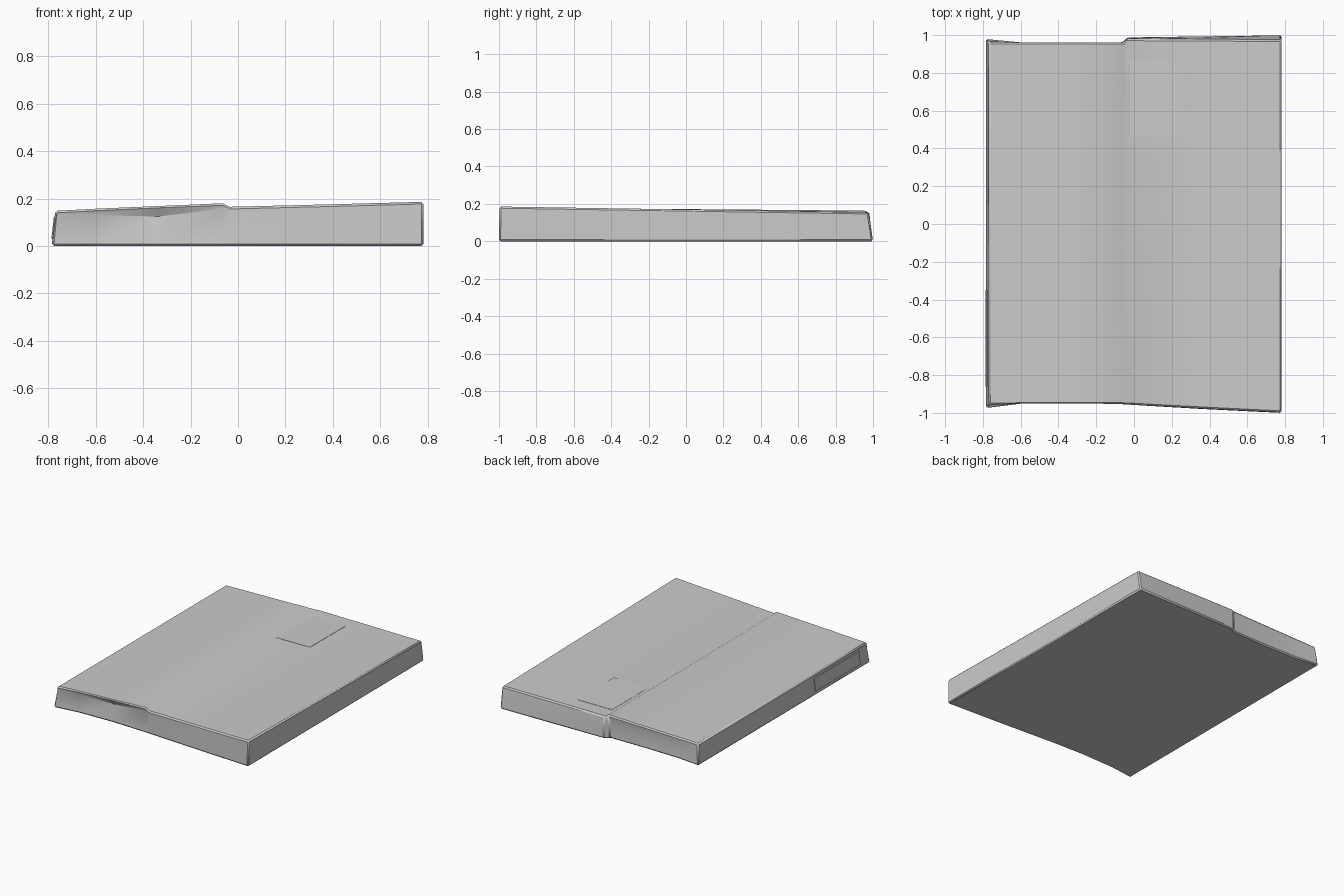
import bpy, bmesh, math

cube = bpy.data.objects.get("Cube")
if cube:
    bpy.data.objects.remove(cube, do_unlink=True)

# One plain grey for the whole model
grey = bpy.data.materials.new("plain grey")
grey.use_nodes = True
colour = (0.6, 0.6, 0.6, 1)
grey.diffuse_color = colour
grey.node_tree.nodes["Principled BSDF"].inputs["Base Color"].default_value = colour


def loft(name, rings, bevel=0):
    """Skin a row of closed cross-sections and cap both ends."""
    bm = bmesh.new()
    rows = [[bm.verts.new(p) for p in ring] for ring in rings]
    count = len(rows[0])
    for a, b in zip(rows, rows[1:]):
        for i in range(count):
            j = (i + 1) % count
            bm.faces.new((a[i], a[j], b[j], b[i]))
    bm.faces.new(rows[0])
    bm.faces.new(rows[-1][::-1])
    bmesh.ops.recalc_face_normals(bm, faces=bm.faces)
    mesh = bpy.data.meshes.new(name)
    bm.to_mesh(mesh)
    bm.free()
    mesh.materials.append(grey)
    obj = bpy.data.objects.new(name, mesh)
    bpy.context.collection.objects.link(obj)
    if bevel:
        mod = obj.modifiers.new("soft edges", "BEVEL")
        mod.width = bevel
        mod.segments = 1
        mod.angle_limit = math.radians(40)
    bpy.ops.object.select_all(action="DESELECT")
    obj.select_set(True)
    bpy.context.view_layer.objects.active = obj
    bpy.ops.object.shade_smooth_by_angle(angle=math.radians(30))
    return obj


def section(x, front, back, lean=0, skew=0):
    """Cross-section at x; front and back list (y, z) from floor to top."""
    lower = [(x, *front[0]), (x + lean * 0.8, *front[1]), (x + lean, *front[2])]
    upper = [(x + lean + skew, *back[2]), (x + lean * 0.6, *back[1]), (x, *back[0])]
    return lower + upper


# Slab with a raised left panel, an undercut front and a step at the seam
loft("slab_body", [
    section(-0.785, [(-0.975, 0), (-0.96, 0.135), (-0.957, 0.148)],
            [(0.98, 0), (0.97, 0.1), (0.962, 0.148)], lean=0.015),
    section(-0.6, [(-0.952, 0), (-0.942, 0.13), (-0.955, 0.157)],
            [(0.962, 0), (0.955, 0.1), (0.962, 0.152)]),
    section(-0.34, [(-0.945, 0), (-0.925, 0.124), (-0.955, 0.168)],
            [(0.958, 0), (0.95, 0.1), (0.962, 0.157)]),
    section(-0.065, [(-0.954, 0), (-0.948, 0.155), (-0.955, 0.18)],
            [(0.96, 0), (0.958, 0.1), (0.962, 0.164)], skew=0.013),
    section(-0.035, [(-0.956, 0), (-0.956, 0.12), (-0.956, 0.165)],
            [(0.988, 0), (0.984, 0.1), (0.98, 0.157)], skew=-0.005),
    section(0.37, [(-0.98, 0), (-0.979, 0.12), (-0.978, 0.175)],
            [(0.994, 0), (0.986, 0.1), (0.978, 0.156)]),
    section(0.782, [(-1, 0), (-0.999, 0.12), (-0.998, 0.186)],
            [(1, 0), (0.985, 0.1), (0.975, 0.155)]),
], bevel=0.009)


def plate(name, corners, offset):
    """Thin four-sided plate, thickened along an offset."""
    moved = [tuple(c + o for c, o in zip(p, offset)) for p in corners]
    return loft(name, [corners, moved])


# Square outline patch on the lower panel, near the seam
plate("top_patch", [(-0.02, 0.46, 0.158), (0.25, 0.46, 0.161),
                    (0.25, 0.87, 0.157), (-0.02, 0.87, 0.157)], (0, 0, 0.002))

# Long label plate on the right edge
plate("side_plate", [(-0.782, -0.86, 0.03), (-0.782, -0.35, 0.03),
                     (-0.772, -0.35, 0.12), (-0.772, -0.86, 0.12)], (-0.005, 0, 0))
